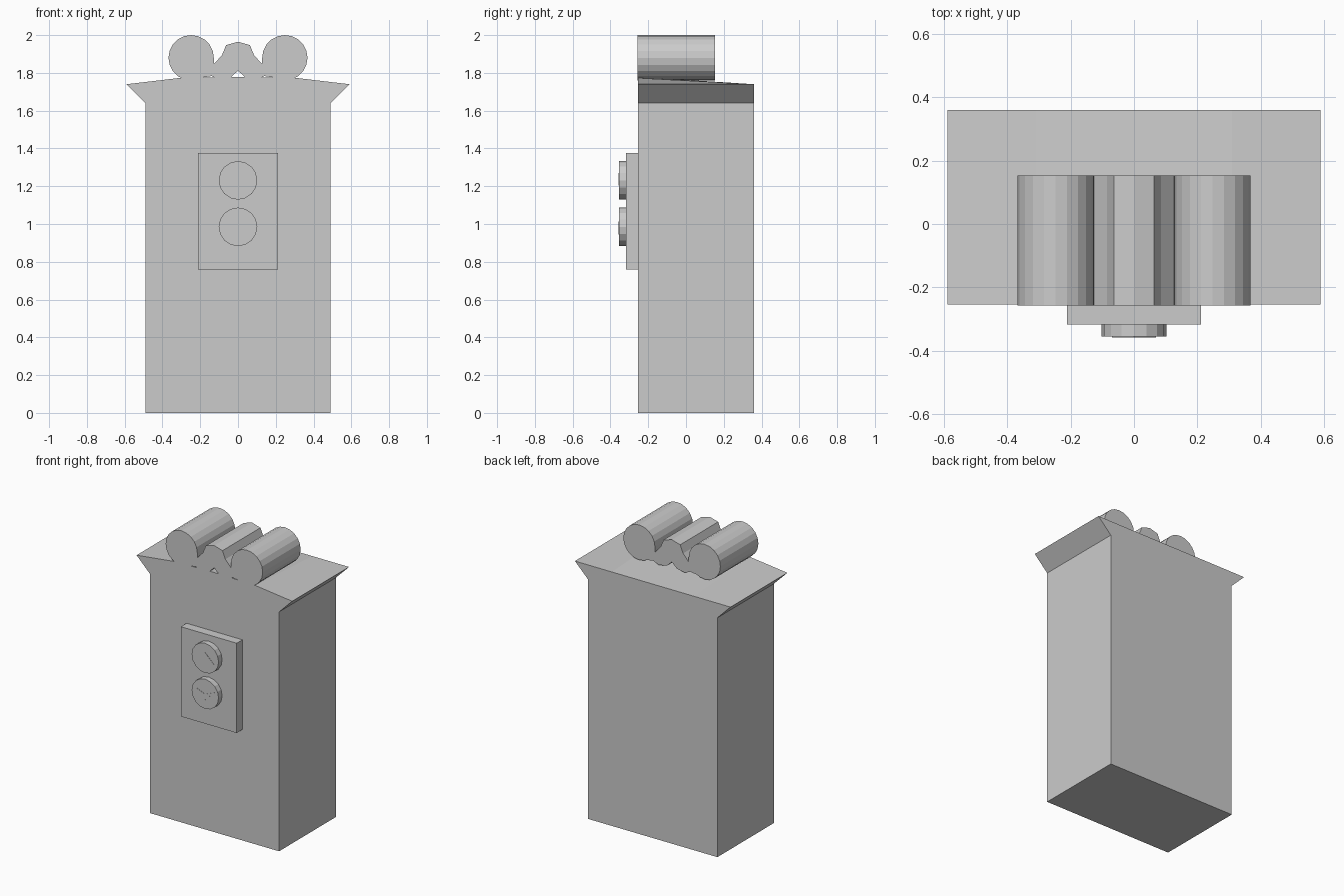
import bpy, bmesh, math

if "Cube" in bpy.data.objects:
    bpy.data.objects.remove(bpy.data.objects["Cube"])

grey = bpy.data.materials.new("light_grey")
grey.diffuse_color = (0.6, 0.6, 0.6, 1)
grey.use_nodes = True
grey.node_tree.nodes["Principled BSDF"].inputs["Base Color"].default_value = grey.diffuse_color


def mirrored(half):
    """Close a right-hand (x, z) half profile with its mirror image."""
    return half + [(-x, z) for x, z in reversed(half) if x > 1e-6]


def prism(name, front, y0, y1, back=None):
    """Solid between a front (x, z) profile at y0 and a back profile at y1."""
    back = back or front
    bm = bmesh.new()
    f = [bm.verts.new((x, y0, z)) for x, z in front]
    b = [bm.verts.new((x, y1, z)) for x, z in back]
    bm.faces.new(f)
    bm.faces.new(b[::-1])
    n = len(f)
    for i in range(n):
        j = (i + 1) % n
        bm.faces.new((f[j], f[i], b[i], b[j]))
    bmesh.ops.recalc_face_normals(bm, faces=bm.faces)
    me = bpy.data.meshes.new(name)
    bm.to_mesh(me)
    bm.free()
    me.materials.append(grey)
    ob = bpy.data.objects.new(name, me)
    bpy.context.collection.objects.link(ob)
    return ob


def circle(cx, cz, r, n):
    return [(cx + r * math.cos(2 * math.pi * i / n),
             cz + r * math.sin(2 * math.pi * i / n)) for i in range(n)]


# cabinet with flared cornice; the roof slopes down to a level back edge
sides = [(0.49, 0), (0.49, 1.64), (0.59, 1.74)]
prism("cabinet", mirrored(sides + [(0.31, 1.773), (0, 1.779)]), -0.255, 0.36,
      mirrored(sides + [(0.31, 1.74), (0, 1.74)]))

# scrolled crest: two rolls joined by a small central arch
crest = [(0, 1.965), (0.063, 1.947), (0.085, 1.894), (0.127, 1.847)]
for a in list(range(180, -109, -18)) + [-120]:
    t = math.radians(a)
    crest.append((0.248 + 0.12 * math.cos(t), 1.88 + 0.12 * math.sin(t)))
crest += [(0.14, 1.783), (0.10, 1.765), (0.037, 1.777), (0, 1.812)]
prism("scroll_crest", mirrored(crest), -0.258, 0.153)

# control panel
prism("control_panel", mirrored([(0.212, 0.76), (0.212, 1.375)]), -0.317, -0.25)

# round buttons with arrow marks
for name, z, s in (("up", 1.231, 1), ("down", 0.985, -1)):
    prism(name + "_button", circle(0, z, 0.102, 16), -0.356, -0.31)
    arrow = [(0, z + s * 0.04), (0.07, z - s * 0.028), (0, z)]
    prism(name + "_arrow", [arrow[0], arrow[1], arrow[2], (-0.07, z - s * 0.028)],
          -0.358, -0.35)
